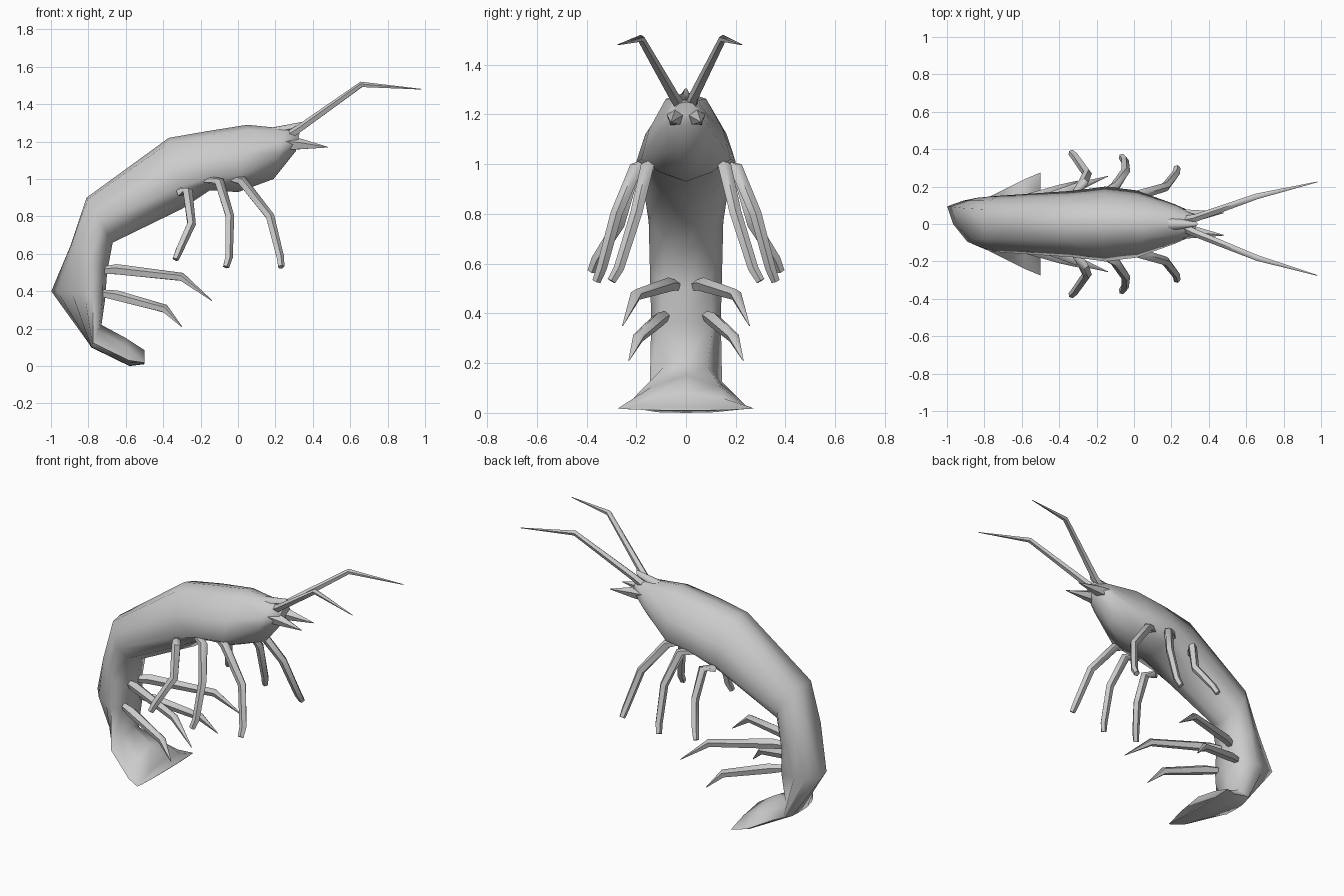
import bpy, bmesh, math
from mathutils import Vector

cube = bpy.data.objects.get("Cube")
if cube:
    bpy.data.objects.remove(cube, do_unlink=True)

grey = bpy.data.materials.new("shell_grey")
grey.use_nodes = True
colour = (0.6, 0.6, 0.6, 1)
grey.diffuse_color = colour
grey.node_tree.nodes["Principled BSDF"].inputs["Base Color"].default_value = colour


def loft(name, rings, angle):
    """Skin a list of closed rings, cap both ends and shade smooth."""
    bm = bmesh.new()
    loops = [[bm.verts.new(p) for p in ring] for ring in rings]
    n = len(loops[0])
    for a, b in zip(loops, loops[1:]):
        for i in range(n):
            j = (i + 1) % n
            bm.faces.new((a[i], a[j], b[j], b[i]))
    bm.faces.new(loops[0])
    bm.faces.new(loops[-1])
    bmesh.ops.recalc_face_normals(bm, faces=bm.faces)
    mesh = bpy.data.meshes.new(name)
    bm.to_mesh(mesh)
    bm.free()
    mesh.materials.append(grey)
    ob = bpy.data.objects.new(name, mesh)
    bpy.context.collection.objects.link(ob)
    bpy.ops.object.select_all(action='DESELECT')
    ob.select_set(True)
    bpy.context.view_layer.objects.active = ob
    bpy.ops.object.shade_smooth_by_angle(angle=math.radians(angle))
    return ob


def section(back, belly, width, low, box, skew=0.0):
    """Cross-section from back to belly: domed at box 0, squarer at box 1.
    Skew pulls one side of the back forwards."""
    back = Vector((back[0], 0, back[1]))
    belly = Vector((belly[0], 0, belly[1]))
    half = [(0, 0), (0.45 + 0.25 * box, 0.1 * low * (1 - box)),
            (0.82 + 0.08 * box, 0.55 * low), (1, low),
            (0.55 + 0.25 * box, low + (0.6 + 0.25 * box) * (1 - low)), (0, 1)]
    full = half + [(-y, f) for y, f in half[-2:0:-1]]
    return [back.lerp(belly, f)
            + Vector((skew * max(0, 0.3 - y) * (1 - f), y * width, 0))
            for y, f in full]


def limb(name, path, radii, lean=0.0, sides=5):
    """Tapering tube through a short path on both sides, tips leaning in y."""
    for side, label in ((1, "back"), (-1, "front")):
        last = len(path) - 1
        pts = [Vector((x, y * side + lean * i / last, z))
               for i, (x, y, z) in enumerate(path)]
        rings = []
        for i, (p, r) in enumerate(zip(pts, radii)):
            d = (pts[min(i + 1, last)] - pts[max(i - 1, 0)]).normalized()
            u = d.cross(Vector((0, 1, 0))).normalized()
            v = d.cross(u)
            rings.append([p + r * (math.cos(t) * u + math.sin(t) * v)
                          for t in (math.tau * k / sides for k in range(sides))])
        loft(name + "_" + label, rings, 70)


# Curved body and flared tail fan:
# back point, belly point, half width, height of widest line, squareness, skew
body = [
    ((0.33, 1.25), (0.31, 1.15), 0.06, 0.5, 0),
    ((0.25, 1.27), (0.19, 1.00), 0.105, 0.5, 0),
    ((0.05, 1.29), (0.00, 0.93), 0.18, 0.75, 0),
    ((-0.17, 1.255), (-0.15, 0.94), 0.20, 0.78, 0),
    ((-0.37, 1.22), (-0.30, 0.84), 0.178, 0.7, 0.1),
    ((-0.81, 0.90), (-0.67, 0.66), 0.15, 0.55, 0.3),
    ((-0.90, 0.65), (-0.70, 0.50), 0.145, 0.55, 0.5, 0.03),
    ((-1.00, 0.40), (-0.71, 0.36), 0.14, 0.55, 0.9, 0.11),
    ((-0.785, 0.10), (-0.73, 0.22), 0.145, 0.2, 0.2),
    ((-0.58, 0.00), (-0.60, 0.15), 0.24, 0.2, 0.1),
    ((-0.50, 0.01), (-0.50, 0.085), 0.275, 0.1, 0),
]
loft("body", [section(*ring) for ring in body], 80)

# Beak ridge on top of the head
loft("head_ridge", [section((0.18, 1.275), (0.18, 1.23), 0.04, 0.6, 0),
                    section((0.34, 1.305), (0.32, 1.26), 0.012, 0.6, 0)], 60)

# Face spikes and antennae
limb("face_spike", [(0.25, 0.04, 1.19), (0.33, 0.045, 1.185), (0.48, 0.06, 1.17)],
     (0.04, 0.032, 0.002))
limb("antenna", [(0.27, 0.02, 1.23), (0.33, 0.04, 1.27), (0.66, 0.165, 1.505),
                 (0.98, 0.25, 1.48)], (0.025, 0.022, 0.016, 0.002), lean=-0.025)

# Walking legs
leg_radii = (0.024, 0.028, 0.025, 0.022, 0.018)
limb("front_leg", [(-0.04, 0.13, 1.01), (0.02, 0.155, 0.99), (0.17, 0.20, 0.80),
                   (0.225, 0.27, 0.58), (0.23, 0.30, 0.53)], leg_radii)
limb("middle_leg", [(-0.17, 0.16, 1.00), (-0.10, 0.20, 0.985), (-0.045, 0.28, 0.80),
                    (-0.05, 0.34, 0.58), (-0.065, 0.36, 0.53)], leg_radii)
limb("rear_leg", [(-0.31, 0.16, 0.93), (-0.27, 0.22, 0.935), (-0.25, 0.27, 0.76),
                  (-0.315, 0.36, 0.62), (-0.335, 0.38, 0.57)], leg_radii)

# Swimming legs under the abdomen
swim_radii = (0.02, 0.03, 0.024, 0.002)
limb("upper_swimmer", [(-0.74, 0.03, 0.51), (-0.65, 0.07, 0.515),
                       (-0.30, 0.20, 0.475), (-0.14, 0.255, 0.35)], swim_radii)
limb("lower_swimmer", [(-0.74, 0.08, 0.39), (-0.65, 0.11, 0.375),
                       (-0.39, 0.19, 0.305), (-0.30, 0.23, 0.21)], swim_radii)
